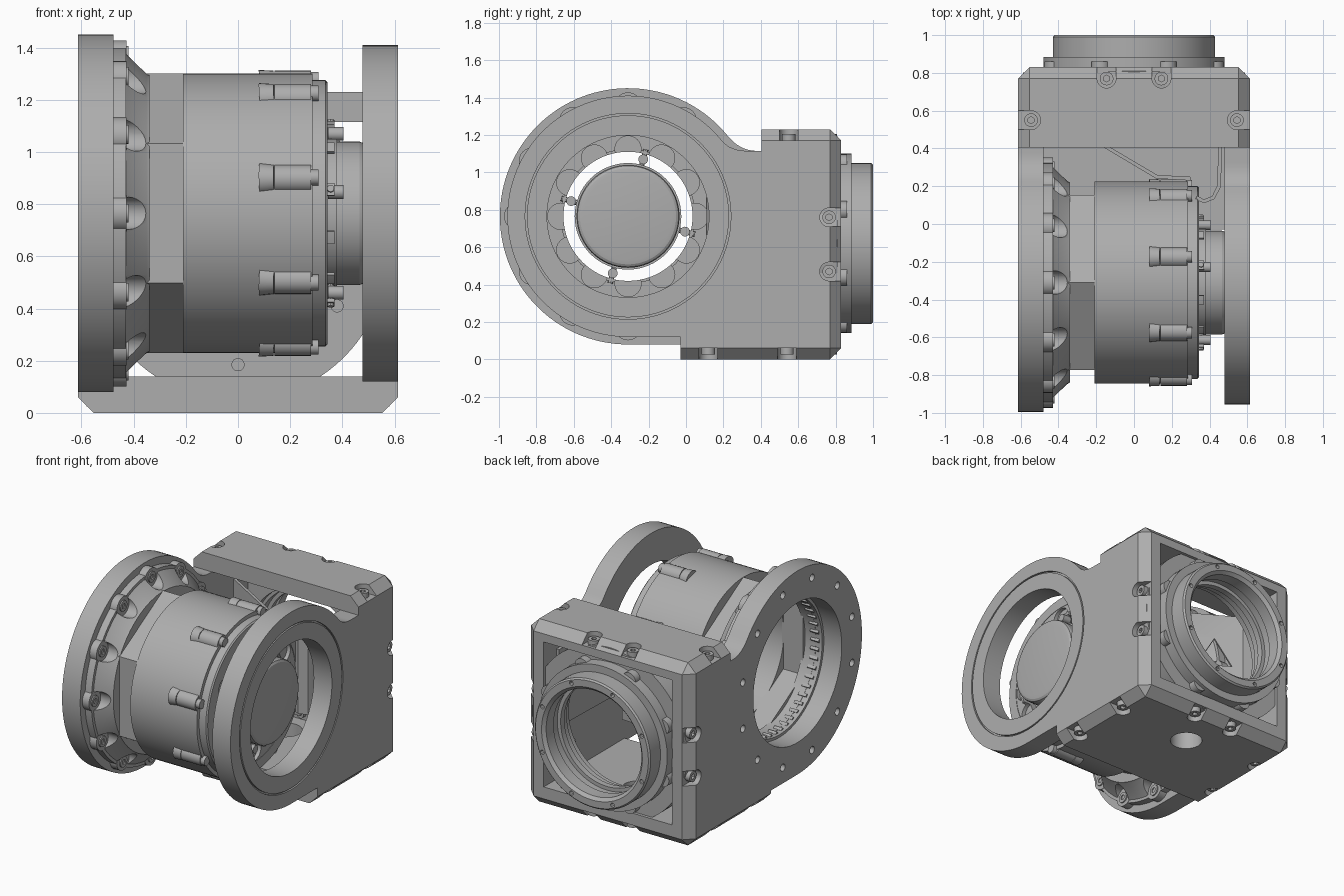
import bpy, bmesh, math
from mathutils import Matrix, Vector

if "Cube" in bpy.data.objects:
    bpy.data.objects.remove(bpy.data.objects["Cube"])

metal = bpy.data.materials.new("brushed grey metal")
metal.use_nodes = True
GREY = (0.42, 0.42, 0.42, 1)
metal.diffuse_color = GREY
metal.node_tree.nodes["Principled BSDF"].inputs["Base Color"].default_value = GREY

DRUM = Vector((0, -0.31, 0.765))    # centre of the drum, which lies along x
PORT = Vector((0, 0, 0.62))         # centre of the rear port, which lies along y
parts, cutters = [], []


def finish(bm, name, cutter=False):
    bmesh.ops.recalc_face_normals(bm, faces=bm.faces)
    me = bpy.data.meshes.new(name)
    bm.to_mesh(me)
    bm.free()
    me.materials.append(metal)
    ob = bpy.data.objects.new(name, me)
    bpy.context.scene.collection.objects.link(ob)
    ob.hide_render = cutter
    (cutters if cutter else parts).append(ob)
    return ob


def lathe(name, profile, axis="X", centre=DRUM, seg=96, phase=0, cutter=False):
    """Spin a closed outline of (distance along axis, radius) points."""
    bm = bmesh.new()
    rings = []
    for k in range(seg):
        t = phase + math.tau * k / seg
        c, s = math.cos(t), math.sin(t)
        rings.append([bm.verts.new(centre + Vector((a, r * c, r * s) if axis == "X" else (r * c, a, r * s)))
                      for a, r in profile])
    n = len(profile)
    for k in range(seg):
        p, q = rings[k], rings[(k + 1) % seg]
        for i in range(n):
            j = (i + 1) % n
            bm.faces.new((p[i], p[j], q[j], q[i]))
    return finish(bm, name, cutter)


def rod(name, a, b, r1, r2=None, seg=24, cutter=False):
    a, b = Vector(a), Vector(b)
    d = b - a
    m = Matrix.Translation((a + b) / 2) @ d.to_track_quat("Z", "Y").to_matrix().to_4x4()
    bm = bmesh.new()
    bmesh.ops.create_cone(bm, cap_ends=True, segments=seg, radius1=r1,
                          radius2=r1 if r2 is None else r2, depth=d.length, matrix=m)
    return finish(bm, name, cutter)


def slab(name, lo, hi, chamfer, rule):
    """Box whose edges picked by the rule are chamfered."""
    lo, hi = Vector(lo), Vector(hi)
    bm = bmesh.new()
    bmesh.ops.create_cube(bm, size=1, matrix=Matrix.Translation((lo + hi) / 2) @ Matrix.Diagonal((*(hi - lo), 1)))
    edges = [e for e in bm.edges if rule((e.verts[0].co + e.verts[1].co) / 2)]
    bmesh.ops.bevel(bm, geom=edges, offset=chamfer, segments=1, affect="EDGES")
    return finish(bm, name)


def cut(ob, tool):
    m = ob.modifiers.new("cut", "BOOLEAN")
    m.operation, m.solver, m.object = "DIFFERENCE", "EXACT", tool


def polar(x, r, deg):
    t = math.radians(deg)
    return DRUM + Vector((x, -r * math.cos(t), r * math.sin(t)))


def screw_notch(ob, pos, axis, opening, depth=0.06):
    """Slot open to an edge, with a hollow screw head in it."""
    pos, axis, opening = Vector(pos), Vector(axis), Vector(opening)
    bm = bmesh.new()
    for k in range(24):
        t = math.tau * (k + 0.5) / 24
        side = axis.cross(opening)
        p = pos + opening * 0.05 * math.cos(t) + side * 0.05 * math.sin(t)
        if math.cos(t) > 0:
            p += opening * 0.1
        for h in (-depth, 0.1):
            bm.verts.new(p + axis * h)
    bmesh.ops.convex_hull(bm, input=bm.verts[:])
    cut(ob, finish(bm, "notch_cutter", True))
    base = pos - axis * (depth + 0.01)
    head = rod("screw_head", base, base + axis * 0.045, 0.036)
    cut(head, rod("socket_cutter", base + axis * 0.02, base + axis * 0.1, 0.018, seg=6, cutter=True))


def web(name, path, z0, z1):
    """Thin upright wall that follows a path of (x, y) points."""
    bm = bmesh.new()
    cols = [(bm.verts.new((x, y, z0)), bm.verts.new((x, y, z1))) for x, y in path]
    for (a, b), (c, d) in zip(cols, cols[1:]):
        bm.faces.new((a, c, d, b))
    ob = finish(bm, name)
    m = ob.modifiers.new("thickness", "SOLIDIFY")
    m.thickness, m.offset = 0.02, 0
    return ob


# Side plates: a disc that runs into a square-backed block
def side_plate(name, side, radius, bore):
    inner, outer = side * 0.478, side * 0.613
    cy, cz = DRUM.y, DRUM.z
    start = math.radians(39)
    p0 = Vector((cy + radius * math.cos(start), cz + radius * math.sin(start)))
    ctrl = Vector((p0.x + (p0.y - 1.115) * math.tan(start), 1.115))
    p2 = Vector((ctrl.x + 0.09, 1.115))
    outline = [Vector((0.83, cz - radius)), Vector((0.83, 1.115))]
    for i in range(9):
        t = i / 8
        outline.append(p2 * (1 - t) ** 2 + ctrl * 2 * t * (1 - t) + p0 * t * t)
    for i in range(1, 81):
        t = start + (1.5 * math.pi - start) * i / 80
        outline.append(Vector((cy + radius * math.cos(t), cz + radius * math.sin(t))))
    bm = bmesh.new()
    face = bm.faces.new([bm.verts.new((inner, p.x, p.y)) for p in outline])
    new = bmesh.ops.extrude_face_region(bm, geom=[face])["geom"]
    bmesh.ops.translate(bm, vec=(outer - inner, 0, 0), verts=[v for v in new if isinstance(v, bmesh.types.BMVert)])
    edges = [e for e in bm.edges if all(v.co.y > 0.82 and abs(v.co.x - outer) < 0.001 for v in e.verts)]
    bmesh.ops.bevel(bm, geom=edges, offset=0.06, segments=1, affect="EDGES")
    ob = finish(bm, name)
    cut(ob, rod("bore_cutter", DRUM + Vector((side * 0.3, 0, 0)), DRUM + Vector((side * 0.8, 0, 0)),
                bore, seg=96, cutter=True))
    for z in (0.47, 0.76):
        screw_notch(ob, (outer, 0.765, z), (side, 0, 0), (0, 1, 0))
    return ob


right_plate = side_plate("drive_side_plate", 1, 0.645, 0.433)
left_plate = side_plate("flange_side_plate", -1, 0.685, 0.47)
cut(right_plate, lathe("groove_cutter", [(0.6, 0.54), (0.6, 0.55), (0.63, 0.55), (0.63, 0.54)], cutter=True))
for k in range(12):
    cut(left_plate, rod("bolt_hole_cutter", polar(-0.65, 0.6, 30 * k + 15), polar(-0.56, 0.6, 30 * k + 15),
                        0.024, seg=16, cutter=True))

# Top and bottom slabs with chamfered rims
top_slab = slab("top_slab", (-0.613, 0.405, 1.115), (0.613, 0.83, 1.23), 0.06,
                lambda c: (c.z > 1.2 and (abs(c.x) > 0.6 or c.y > 0.8)) or (abs(c.x) > 0.6 and c.y > 0.8))
bottom_slab = slab("bottom_slab", (-0.613, -0.03, 0), (0.613, 0.83, 0.14), 0.06,
                   lambda c: (c.z < 0.03 and (abs(c.x) > 0.6 or c.y > 0.8)) or (abs(c.x) > 0.6 and c.y > 0.8))
for x in (-0.145, 0.145):
    screw_notch(top_slab, (x, 0.77, 1.23), (0, 0, 1), (0, 1, 0))
    screw_notch(bottom_slab, (x, 0.77, 0), (0, 0, -1), (0, 1, 0))
for s in (-1, 1):
    screw_notch(top_slab, (s * 0.545, 0.55, 1.23), (0, 0, 1), (s, 0, 0))
    for y in (0.12, 0.54):
        screw_notch(bottom_slab, (s * 0.545, y, 0), (0, 0, -1), (s, 0, 0))
cut(bottom_slab, rod("drain_cutter", (0, 0.51, -0.1), (0, 0.51, 0.3), 0.1, seg=48, cutter=True))

# Rear panel and stepped port
lathe("rear_panel", [(0.69, 0.39), (0.69, 0.575), (0.81, 0.575), (0.81, 0.39)], "Y", PORT)
port = lathe("rear_port", [(0.74, 0.37), (0.74, 0.48), (0.885, 0.48), (0.885, 0.43), (0.99, 0.43), (1.0, 0.42),
                           (1.0, 0.375), (0.98, 0.355), (0.9, 0.355), (0.9, 0.37), (0.84, 0.37), (0.84, 0.345),
                           (0.8, 0.345), (0.8, 0.37)], "Y", PORT)
for k in range(8):
    t = math.tau * (k + 0.5) / 8
    c, s = math.cos(t), math.sin(t)
    p = PORT + Vector((0.46 * c, 0, 0.46 * s))
    rod("port_lug", p + Vector((0, 0.8, 0)), p + Vector((0, 0.86, 0)), 0.05)
    q = PORT + Vector((0.4 * c, 0, 0.4 * s))
    cut(port, rod("port_hole_cutter", q + Vector((0, 0.96, 0)), q + Vector((0, 1.1, 0)), 0.014, seg=12, cutter=True))

# Inside webs between rear panel and drum, with three-sided windows, and small screws
long_web = web("long_web", [(-0.42, 0.7), (-0.42, 0.57), (0.12, 0.25), (0.3, 0.24)], 0.42, 1.02)
for x, y, z in ((-0.26, 0.475, 0.72), (0.0, 0.321, 0.72)):
    n = Vector((0.51, 0.86, 0)) * 0.06
    cut(long_web, rod("window_cutter", Vector((x, y, z)) - n, Vector((x, y, z)) + n, 0.13, seg=3, cutter=True))
web("short_web", [(0.465, 0.7), (0.45, 0.2), (0.42, 0.14), (0.37, 0.12), (0.33, 0.14)], 0.5, 1.02)
for x, z in ((0, 0.185), (0.38, 0.41)):
    rod("panel_screw", (x, 0.7, z), (x, 0.66, z), 0.025)

# Drum: scalloped flange, cone, six-sided neck and round shell
lathe("flange_ring", [(-0.49, 0.47), (-0.49, 0.635), (-0.43, 0.635), (-0.43, 0.47)])
cone = lathe("flange_cone", [(-0.435, 0.45), (-0.435, 0.62), (-0.35, 0.535), (-0.34, 0.53), (-0.34, 0.45)])
for k in range(12):
    a = 30 * k
    rod("flange_lobe", polar(-0.48, 0.59, a), polar(-0.428, 0.59, a), 0.073)
    cut(cone, rod("pocket_cutter", polar(-0.428, 0.6, a), polar(-0.3, 0.6, a), 0.062, cutter=True))
    bolt = rod("flange_bolt", polar(-0.44, 0.605, a), polar(-0.42, 0.605, a), 0.036)
    cut(bolt, rod("socket_cutter", polar(-0.427, 0.605, a), polar(-0.4, 0.605, a), 0.018, seg=6, cutter=True))
lathe("hexagonal_neck", [(-0.355, 0.49), (-0.355, 0.535), (-0.2, 0.535), (-0.2, 0.49)], seg=6, phase=math.pi / 6)
lathe("drum_shell", [(-0.21, 0.43), (-0.21, 0.535), (0.285, 0.535), (0.285, 0.51), (0.335, 0.51), (0.343, 0.502),
                     (0.343, 0.435), (0.315, 0.435), (0.26, 0.435)])
for k in range(8):
    a = 15 + 45 * k
    rod("boss_taper", polar(0.085, 0.505, a), polar(0.14, 0.51, a), 0.062, 0.054)
    rod("boss", polar(0.14, 0.51, a), polar(0.28, 0.51, a), 0.054)
    rod("boss_screw", polar(0.27, 0.53, a), polar(0.308, 0.53, a), 0.03)

# Toothed ring inside the open flange
lathe("tooth_ring", [(-0.48, 0.452), (-0.48, 0.475), (-0.36, 0.475), (-0.36, 0.452)])
for k in range(48):
    rod("inner_tooth", polar(-0.46, 0.452, 7.5 * k), polar(-0.4, 0.452, 7.5 * k), 0.014, seg=4)

# Drive end: scalloped bearing ring, cap and its screws
bearing = lathe("bearing_ring", [(0.27, 0.345), (0.27, 0.44), (0.34, 0.44), (0.34, 0.36), (0.37, 0.36), (0.37, 0.345)])
for k in range(12):
    cut(bearing, rod("scallop_cutter", polar(0.315, 0.36, 30 * k), polar(0.4, 0.36, 30 * k), 0.07, cutter=True))
rod("drive_cap_base", DRUM + Vector((0.34, 0, 0)), DRUM + Vector((0.38, 0, 0)), 0.285, seg=64)
rod("drive_cap", DRUM + Vector((0.37, 0, 0)), DRUM + Vector((0.465, 0, 0)), 0.275, seg=64)
step = [(0.275, 0.465), (0.27, 0.478), (0.257, 0.486), (0.235, 0.49)]
for (r1, x1), (r2, x2) in zip(step, step[1:]):
    rod("drive_cap_rim", DRUM + Vector((x1, 0, 0)), DRUM + Vector((x2, 0, 0)), r1, r2, seg=64)
for k in range(4):
    a = 15 + 90 * k
    rod("cap_arm", polar(0.355, 0.26, a), polar(0.355, 0.37, a), 0.014, seg=8)
    rod("cap_screw", polar(0.345, 0.315, a), polar(0.405, 0.315, a), 0.026)

# Apply the cuts, drop the cutters and smooth curved faces
bpy.context.view_layer.update()
deps = bpy.context.evaluated_depsgraph_get()
for ob in parts:
    if ob.modifiers:
        mesh = bpy.data.meshes.new_from_object(ob.evaluated_get(deps))
        ob.modifiers.clear()
        ob.data = mesh
    ob.data.shade_smooth()
    ob.data.set_sharp_from_angle(angle=math.radians(30))
for ob in cutters:
    bpy.data.objects.remove(ob)
